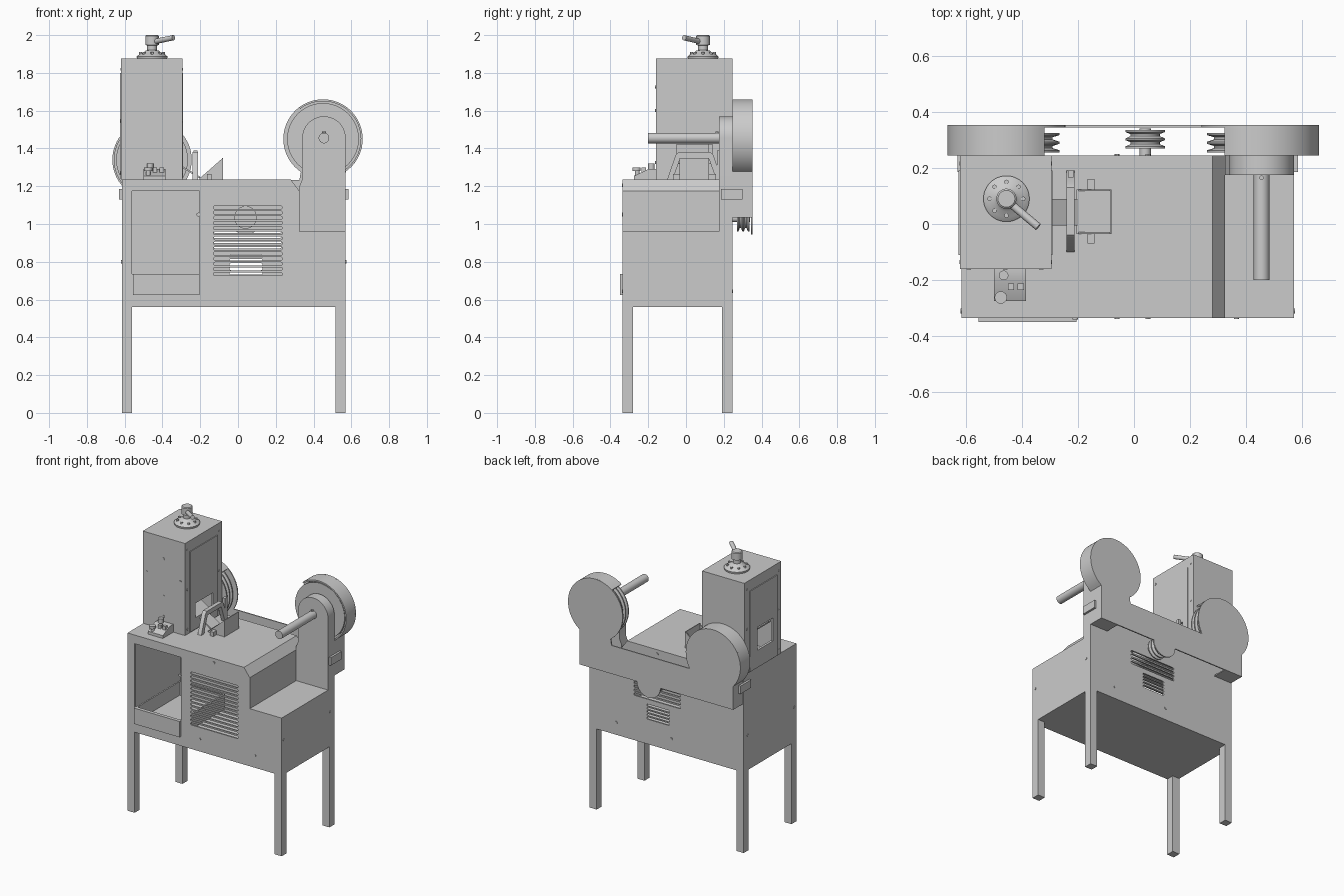
import bpy, bmesh
from math import sin, cos, pi, radians

if "Cube" in bpy.data.objects:
    bpy.data.objects.remove(bpy.data.objects["Cube"])


def make(name, verts, faces):
    me = bpy.data.meshes.new(name)
    me.from_pydata(verts, [], faces)
    bm = bmesh.new()
    bm.from_mesh(me)
    bmesh.ops.remove_doubles(bm, verts=bm.verts, dist=1e-5)
    bmesh.ops.recalc_face_normals(bm, faces=bm.faces)
    bm.to_mesh(me)
    bm.free()
    ob = bpy.data.objects.new(name, me)
    bpy.context.collection.objects.link(ob)
    return ob


def prism(name, pts, a, b, axis='y'):
    """Extrude a profile: (x, z) along y, or (y, z) along x."""
    n = len(pts)
    put = (lambda p, d: (p[0], d, p[1])) if axis == 'y' else (lambda p, d: (d, p[0], p[1]))
    verts = [put(p, a) for p in pts] + [put(p, b) for p in pts]
    faces = [list(range(n)), list(range(n, 2 * n))]
    faces += [(i, (i + 1) % n, n + (i + 1) % n, n + i) for i in range(n)]
    return make(name, verts, faces)


def box(name, x0, x1, y0, y1, z0, z1):
    return prism(name, [(x0, z0), (x1, z0), (x1, z1), (x0, z1)], y0, y1)


def lathe(name, prof, loc, axis='z', seg=48):
    """Revolve (radius, height) points about an axis through loc."""
    def put(r, h, t):
        u, v = r * cos(t), r * sin(t)
        d = {'x': (h, u, v), 'y': (u, h, v), 'z': (u, v, h)}[axis]
        return tuple(l + e for l, e in zip(loc, d))
    m = len(prof)
    verts = [put(r, h, 2 * pi * k / seg) for k in range(seg) for r, h in prof]
    faces = []
    for k in range(seg):
        a, b = k * m, (k + 1) % seg * m
        for j in range(m - 1):
            f = [a + j, a + j + 1, b + j + 1, b + j]
            if prof[j][0] == 0:
                f = f[:3]
            elif prof[j + 1][0] == 0:
                f = [a + j, a + j + 1, b + j]
            faces.append(f)
    return make(name, verts, faces)


def cyl(name, loc, r, h, axis='z', seg=32):
    return lathe(name, [(0, 0), (r, 0), (r, h), (0, h)], loc, axis, seg)


def arc(cx, cz, r, a0, a1, n=32):
    return [(cx + r * cos(radians(a0 + (a1 - a0) * i / n)),
             cz + r * sin(radians(a0 + (a1 - a0) * i / n))) for i in range(n + 1)]


def cut(ob, cutters):
    for c in cutters:
        c.hide_render = True
        m = ob.modifiers.new('cut', 'BOOLEAN')
        m.operation, m.object, m.solver = 'DIFFERENCE', c, 'EXACT'
        bpy.context.view_layer.objects.active = ob
        bpy.ops.object.modifier_apply(modifier=m.name)


def drop(cutters):
    for c in cutters:
        bpy.data.objects.remove(c)


def slot(x0, x1, z, h, y0, y1):
    r = h / 2
    return prism('slot_cutter', arc(x1 - r, z, r, -90, 90, 6) + arc(x0 + r, z, r, 90, 270, 6), y0, y1)


# Cabinet: hollow sheet-metal body with a stepped right end
T = 0.01
outer = [(-.615, .56), (.57, .56), (.57, .96), (.325, .96), (.325, 1.175), (.28, 1.235), (-.615, 1.235)]
inner = [(-.605, .57), (.56, .57), (.56, .95), (.315, .95), (.315, 1.17), (.276, 1.225), (-.605, 1.225)]
cabinet = prism('cabinet', outer, -.335, .245)
cs = [prism('inner_cutter', inner, -.335 + T, .245 - T),
      box('door_cutter', -.56, -.205, -.4, -.3, .735, 1.175)]
cs += [slot(-.13, .235, .735 + .0271 * i, .017, -.4, -.3) for i in range(14)]
cs += [slot(-.045, .13, .74 + .0225 * i, .015, .2, .3) for i in range(5)]
cs += [slot(-.13, .23, .88 + .0271 * i, .017, .2, .3) for i in range(4)]
cut(cabinet, cs)
drop(cs)

# Legs
for x in (-.615, .515):
    for y in (-.335, .19):
        box('leg', x, x + .055, y, y + .055, 0, .565)

# Collecting tray in the front opening
box('tray_front', -.555, -.205, -.35, -.335, .625, .735)
box('tray_floor', -.555, -.205, -.335, .15, .63, .64)
box('tray_back', -.555, -.205, .14, .15, .63, .735)
for x in (-.555, -.215):
    box('tray_side', x, x + .01, -.335, .15, .63, .735)
cyl('door_latch', (-.21, -.34, 1.05), .01, .005, 'y', 16)

# Motor behind the louvres
cyl('motor', (.04, -.12, 1.035), .06, .35, 'y')
cyl('motor_shaft', (.04, .2, 1.03), .02, .14, 'y')

# Tower with side windows and side panels
tower = box('tower', -.62, -.295, -.16, .245, 1.235, 1.875)
panels = [box('tower_panel', -.626, -.62, -.11, .19, 1.24, 1.8),
          box('tower_panel', -.295, -.29, -.11, .19, 1.24, 1.8)]
hollow = box('hollow_cutter', -.61, -.305, -.15, .235, 1.245, 1.865)
wins = [box('left_window_cutter', -.7, -.55, -.06, .11, 1.36, 1.52),
        box('right_window_cutter', -.35, -.2, -.05, .14, 1.32, 1.42)]
cut(tower, [hollow] + wins)
for p in panels:
    cut(p, wins)
drop([hollow] + wins)
prism('inner_chute', [(-.61, 1.5), (-.61, 1.49), (-.3, 1.31), (-.3, 1.32)], -.06, .12)

# Adjusting handle on top of the tower
K = (-.455, .09, 0)
lathe('handle_flange', [(0, 1.875), (.08, 1.875), (.082, 1.887), (.065, 1.9), (.045, 1.908), (.035, 1.918),
                        (.026, 1.92), (.026, 1.945), (.036, 1.948), (.036, 1.995), (.03, 2), (0, 2)], K)
for i in range(8):
    t = pi * i / 4
    cyl('flange_bolt', (K[0] + .06 * cos(t), K[1] + .06 * sin(t), 1.895), .008, .015, 'z', 12)
lever = cyl('handle_lever', (0, 0, 0), .014, .15, 'x', 16)
lever.location = (-.455, .085, 1.963)
lever.rotation_euler = (0, radians(-9), radians(-40))

# Control box
prism('control_box', [(-.275, 1.235), (-.16, 1.235), (-.16, 1.29), (-.2, 1.29), (-.275, 1.255)], -.5, -.385, 'x')
cyl('stop_button_stem', (-.475, -.258, 1.255), .012, .03)
cyl('stop_button', (-.475, -.262, 1.28), .022, .018)
cyl('signal_lamp', (-.465, -.183, 1.285), .017, .035)
for x in (-.45, -.415):
    box('push_button', x, x + .022, -.235, -.213, 1.265, 1.3)

# Infeed guard arch and hopper
prism('guard_arch', [(-.1, 1.235), (-.055, 1.365), (-.04, 1.38), (.13, 1.38), (.145, 1.365), (.19, 1.235),
                     (.16, 1.235), (.12, 1.35), (-.03, 1.35), (-.07, 1.235)], -.24, -.212, 'x')
box('guard_post', -.235, -.215, .165, .19, 1.235, 1.39)
for y in (-.035, .117):
    prism('hopper_side', [(-.205, 1.24), (-.08, 1.24), (-.08, 1.35)], y, y + .006)
box('hopper_back', -.086, -.08, -.035, .123, 1.235, 1.35)
box('hopper_floor', -.205, -.08, -.035, .123, 1.236, 1.246)
prism('hopper_tongue', [(-.3, 1.31), (-.2, 1.25), (-.2, 1.24), (-.3, 1.3)], -.005, .09)
for y in (-.07, .12):
    box('hopper_tab', -.165, -.14, y, y + .04, 1.235, 1.265)

# Spool column with rounded head and spindle
prism('spool_column', [(.57, .96), (.57, 1.235)] + arc(.455, 1.455, .115, 0, 180) + [(.34, 1.235), (.325, 1.2), (.325, .96)],
      .175, .245)
cyl('spindle', (.455, -.2, 1.455), .028, .5, 'y')
cyl('spindle_screw', (.455, .165, 1.48), .008, .01, 'z', 12)

# Grooved pulleys
def pulley(x, z, r, g, y0, y1):
    w = (y1 - y0) / 9
    prof = [(0, y0), (r, y0), (r, y0 + w)]
    for k in (1, 5):
        prof += [(r - g, y0 + (k + 1) * w), (r - g, y0 + (k + 2) * w), (r, y0 + (k + 3) * w)]
        prof.append((r, y0 + (4.9 if k == 1 else 9) * w))
    lathe('pulley', prof + [(0, y1)], (x, 0, z), 'y')

pulley(-.455, 1.34, .19, .025, .255, .325)
pulley(.45, 1.45, .19, .025, .255, .325)
pulley(.04, 1.03, .07, .018, .27, .335)
cyl('lower_shaft', (-.455, .2, 1.34), .03, .13, 'y')

# Rear pulley cover: back plate plus curved outer walls
prism('cover_plate', [(.57, 1.035)] + arc(.45, 1.45, .21, -55, 236, 48) + [(.325, 1.232)]
      + arc(-.455, 1.34, .21, -31, 222.4, 48) + [(-.61, 1.035)] + arc(.04, 1.035, .09, 180, 360, 24), .345, .353)
prism('cover_wall_right', [(.57, 1.035)] + arc(.45, 1.45, .21, -55, 127) + arc(.45, 1.45, .2, 127, -56.6)
      + [(.56, 1.035)], .245, .347)
prism('cover_wall_left', [(-.61, 1.035)] + arc(-.455, 1.34, .21, 222.4, 50) + arc(-.455, 1.34, .2, 50, 223.5)
      + [(-.60, 1.035)], .245, .347)
box('cover_flange', .43, .57, .245, .347, 1.035, 1.043)
box('cover_flange', -.61, -.47, .245, .347, 1.035, 1.043)
for x in (-.63, .57):
    box('cover_bracket', x, x + .015, .185, .3, 1.13, 1.185)

# Screws
for x, z in ((.05, 1.205), (-.06, .645), (.365, .645)):
    cyl('front_screw', (x, -.339, z), .009, .006, 'y', 12)
    cyl('rear_screw', (x, .243, z), .009, .006, 'y', 12)
for y in (-.31, .2):
    for x in (-.619, .568):
        cyl('side_screw', (x, y, .8), .009, .006, 'x', 12)
for x, z in ((-.46, 1.725), (-.59, 1.6), (-.33, 1.6), (-.46, 1.465), (-.46, 1.325)):
    cyl('tower_screw', (x, -.163, z), .008, .005, 'y', 12)
for y in (-.135, .215):
    for z in (1.27, 1.545, 1.82):
        for x in (-.623, -.297):
            cyl('tower_side_screw', (x, y, z), .007, .005, 'x', 12)

# Smooth the round parts, keep hard edges
bpy.ops.object.select_all(action='SELECT')
bpy.context.view_layer.objects.active = cabinet
bpy.ops.object.shade_smooth_by_angle(angle=radians(30))
